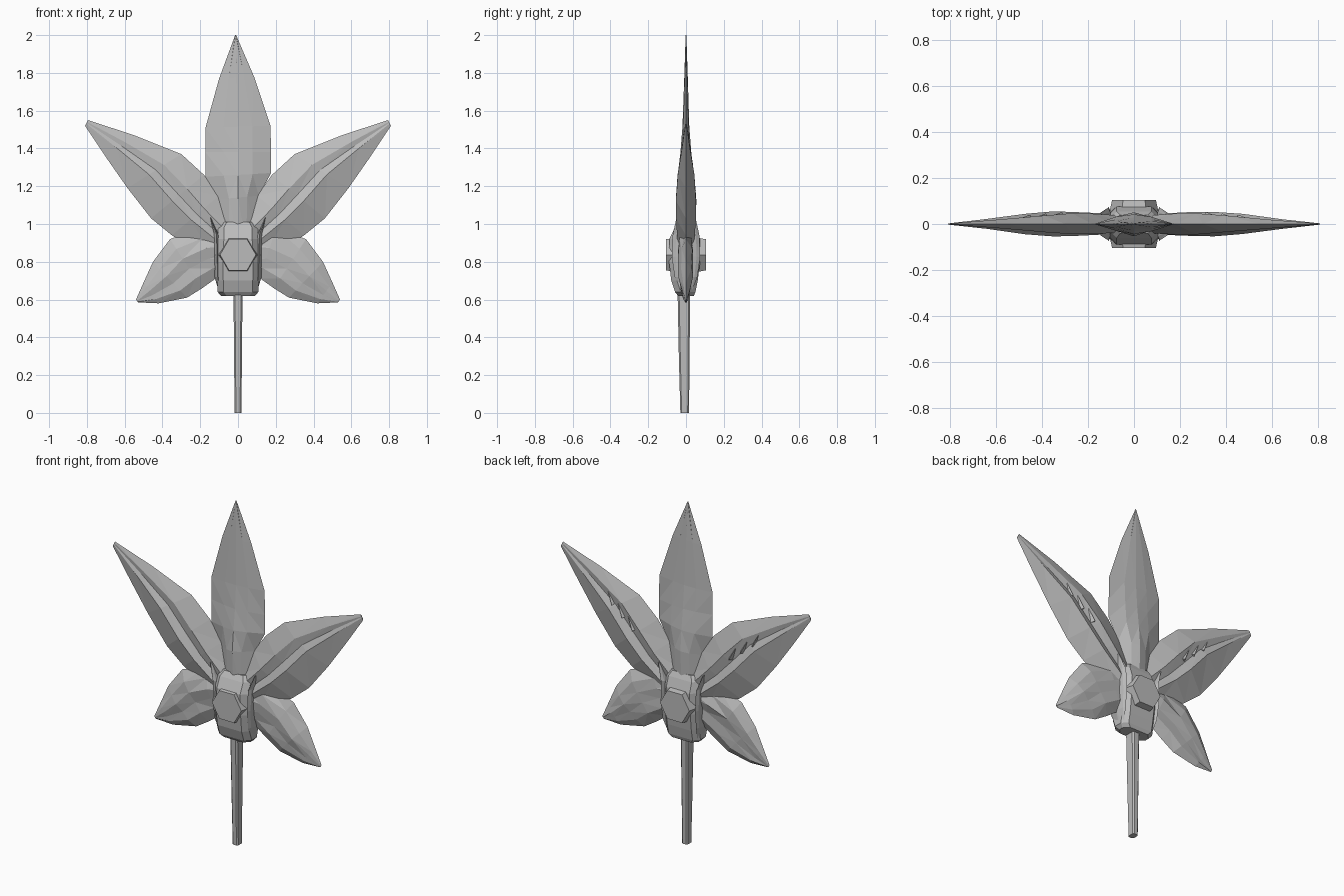
import bpy
import bmesh
import math
import random
from mathutils import Matrix, Vector

random.seed(4)

default_cube = bpy.data.objects.get("Cube")
if default_cube:
    bpy.data.objects.remove(default_cube, do_unlink=True)

grey = bpy.data.materials.new("plain grey")
grey.use_nodes = True
grey.diffuse_color = (0.5, 0.5, 0.5, 1)
grey.node_tree.nodes["Principled BSDF"].inputs["Base Color"].default_value = grey.diffuse_color


def finish(name, bm):
    """Turn a bmesh into a flat shaded grey object."""
    bmesh.ops.recalc_face_normals(bm, faces=bm.faces[:])
    mesh = bpy.data.meshes.new(name)
    bm.to_mesh(mesh)
    bm.free()
    mesh.materials.append(grey)
    part = bpy.data.objects.new(name, mesh)
    bpy.context.collection.objects.link(part)
    return part


def loft(name, rings, triangles=False):
    """Skin a list of closed rings and cap both ends."""
    bm = bmesh.new()
    loops = [[bm.verts.new(p) for p in ring] for ring in rings]
    count = len(loops[0])
    for a, b in zip(loops, loops[1:]):
        for i in range(count):
            j = (i + 1) % count
            bm.faces.new((a[i], a[j], b[j], b[i]))
    bm.faces.new(loops[0])
    bm.faces.new(loops[-1])
    if triangles:
        bmesh.ops.triangulate(bm, faces=bm.faces[:])
    return finish(name, bm)


def blade(name, rows, front, back, side=1, crumple=0.0):
    """Leaf lofted between two edges; front and back list (fraction, height)."""
    rings = []
    for upper, lower, thick in rows:
        a = Vector((upper[0] * side, 0, upper[1]))
        b = Vector((lower[0] * side, 0, lower[1]))
        ring = [a]
        for profile, facing in ((front, -1), (back[::-1], 1)):
            for fraction, height in profile:
                p = a.lerp(b, fraction)
                p.y = facing * thick * height * (1 - crumple * random.random())
                ring.append(p)
            if facing < 0:
                ring.append(b)
        rings.append(ring)
    return loft(name, rings, True)


RIDGE = [(0.28, 0.75), (0.5, 1.0), (0.72, 0.75)]
GROOVE = [(0.32, 0.85), (0.47, 0.6), (0.6, 1.0)]
BUMPY = [(0.2, 0.7), (0.4, 1.0), (0.6, 0.75), (0.8, 0.7)]

# Tall middle leaf
middle_rows = [
    ((-0.015, 2.0), (-0.01, 2.0), 0.002),
    ((-0.10, 1.77), (0.085, 1.78), 0.010),
    ((-0.172, 1.51), (0.172, 1.52), 0.019),
    ((-0.173, 1.38), (0.175, 1.38), 0.030),
    ((-0.173, 1.25), (0.175, 1.27), 0.044),
    ((-0.11, 1.13), (0.11, 1.15), 0.054),
    ((-0.10, 0.9), (0.10, 0.9), 0.045),
]
blade("middle_leaf", middle_rows, RIDGE, RIDGE, 1, 0.1)

# Leaf rows run from the tip to the root
upper_rows = [
    ((0.795, 1.55), (0.81, 1.52), 0.003),
    ((0.55, 1.47), (0.70, 1.355), 0.022),
    ((0.30, 1.37), (0.585, 1.19), 0.045),
    ((0.18, 1.26), (0.46, 1.03), 0.055),
    ((0.10, 1.15), (0.35, 0.94), 0.055),
    ((0.0, 1.0), (0.12, 0.8), 0.045),
]
lower_rows = [
    ((0.54, 0.60), (0.53, 0.585), 0.004),
    ((0.50, 0.69), (0.42, 0.58), 0.022),
    ((0.45, 0.80), (0.27, 0.61), 0.042),
    ((0.36, 0.92), (0.19, 0.66), 0.050),
    ((0.2, 0.98), (0.12, 0.71), 0.050),
    ((0.03, 0.98), (0.03, 0.75), 0.040),
]
# Raised flange with a pointed horn on each side of the hub
flange_rows = [
    ((0.15, 1.04), (0.14, 1.03), 0.050),
    ((0.137, 0.96), (0.09, 0.93), 0.070),
    ((0.132, 0.83), (0.09, 0.82), 0.075),
    ((0.125, 0.72), (0.09, 0.72), 0.060),
    ((0.10, 0.64), (0.09, 0.64), 0.030),
]

for side, word in ((1, "left"), (-1, "right")):
    blade("upper_leaf_" + word, upper_rows, GROOVE, GROOVE, side, 0.08)
    blade("lower_leaf_" + word, lower_rows, BUMPY, BUMPY, side, 0.35)
    blade("hub_flange_" + word, flange_rows, RIDGE, RIDGE, side)

    # Small folds standing along the back groove of the upper leaf
    for n in range(3):
        centre = Vector((side * (0.33 + 0.07 * n), 0.038 - 0.006 * n, 1.21 + 0.055 * n))
        bm = bmesh.new()
        bmesh.ops.create_cone(bm, cap_ends=True, segments=3, radius1=0.014,
                              radius2=0.001, depth=0.08)
        bmesh.ops.transform(bm, matrix=Matrix.Translation(centre)
                            @ Matrix.Rotation(side * 0.45, 4, "Y"), verts=bm.verts[:])
        finish("leaf_fold_" + word, bm)


def chamfered(z, half, front, back, cut=0.03):
    """Horizontal rectangle with cut corners."""
    corners = [(-half + cut, front), (half - cut, front), (half, front + cut),
               (half, back - cut), (half - cut, back), (-half + cut, back),
               (-half, back - cut), (-half, front + cut)]
    return [(x, y, z) for x, y in corners]


# Central hub
loft("hub", [
    chamfered(0.62, 0.09, -0.042, 0.042),
    chamfered(0.64, 0.108, -0.058, 0.05),
    chamfered(0.70, 0.108, -0.078, 0.062),
    chamfered(0.80, 0.11, -0.09, 0.075),
    chamfered(0.92, 0.105, -0.088, 0.075),
    chamfered(0.98, 0.105, -0.06, 0.055),
    chamfered(1.01, 0.09, -0.04, 0.04),
])

# Six sided bosses on the front and back of the hub
for word, facing in (("front", -1), ("back", 1)):
    bm = bmesh.new()
    bmesh.ops.create_cone(bm, cap_ends=True, segments=6, radius1=0.108,
                          radius2=0.095, depth=0.06)
    bmesh.ops.rotate(bm, verts=bm.verts[:], matrix=Matrix.Rotation(math.pi / 6, 3, "Z"))
    bmesh.ops.rotate(bm, verts=bm.verts[:],
                     matrix=Matrix.Rotation(-facing * math.pi / 2, 3, "X"))
    bmesh.ops.translate(bm, verts=bm.verts[:], vec=(0, facing * 0.075, 0.837))
    finish("hub_boss_" + word, bm)

# Tapered stem
loft("stem", [
    chamfered(0.0, 0.018, -0.03, 0.016, 0.007),
    chamfered(0.3, 0.021, -0.038, 0.019, 0.008),
    chamfered(0.66, 0.024, -0.045, 0.022, 0.008),
])
